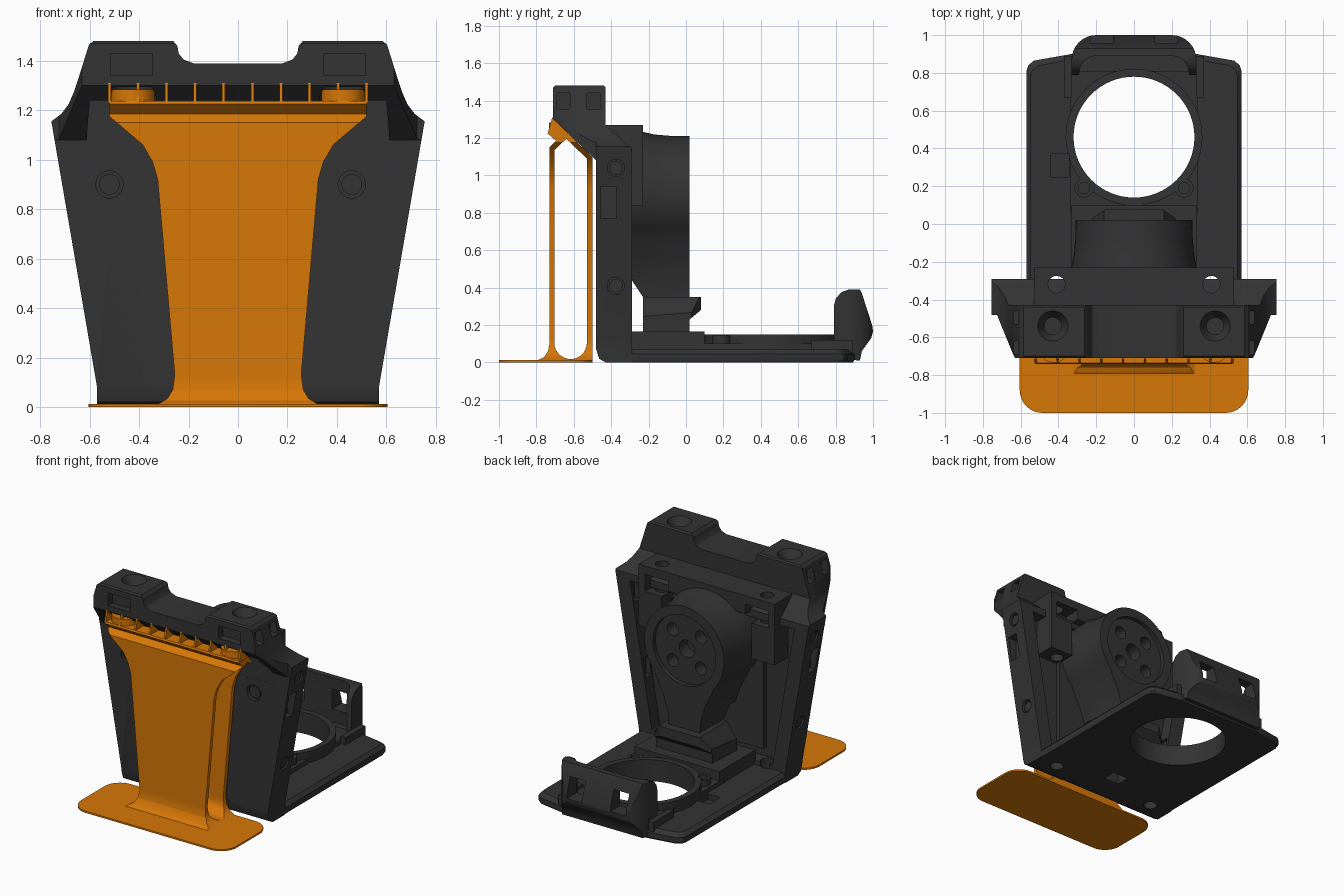
import bpy, bmesh, math

cube = bpy.data.objects.get("Cube")
if cube:
    bpy.data.objects.remove(cube)


def material(name, colour):
    m = bpy.data.materials.new(name)
    m.use_nodes = True
    m.diffuse_color = colour
    m.node_tree.nodes["Principled BSDF"].inputs["Base Color"].default_value = colour
    return m


DARK = material("charcoal plastic", (0.033, 0.033, 0.033, 1))
ORANGE = material("orange plastic", (0.68, 0.185, 0.002, 1))
parts = []


def loft(name, rings, mat=DARK):
    """Skin a list of equal-length rings and cap both ends."""
    bm = bmesh.new()
    rows = [[bm.verts.new(p) for p in ring] for ring in rings]
    n = len(rows[0])
    for a, b in zip(rows, rows[1:]):
        for i in range(n):
            bm.faces.new((a[i], a[(i + 1) % n], b[(i + 1) % n], b[i]))
    bm.faces.new(rows[0])
    bm.faces.new(rows[-1])
    bmesh.ops.recalc_face_normals(bm, faces=bm.faces)
    mesh = bpy.data.meshes.new(name)
    bm.to_mesh(mesh)
    bm.free()
    mesh.materials.append(mat)
    ob = bpy.data.objects.new(name, mesh)
    bpy.context.collection.objects.link(ob)
    parts.append(ob)
    return ob


def place(axis, p, t):
    return {"x": (t, p[0], p[1]), "y": (p[0], t, p[1]), "z": (p[0], p[1], t)}[axis]


def prism(name, pts, axis, a, b, mat=DARK):
    return loft(name, [[place(axis, p, t) for p in pts] for t in (a, b)], mat)


def box(name, x, y, z):
    return prism(name, [(x[0], y[0]), (x[1], y[0]), (x[1], y[1]), (x[0], y[1])], "z", *z)


def arc(c, r, start, end, n):
    angles = [math.radians(start + (end - start) * i / n) for i in range(n + 1)]
    return [(c[0] + r * math.cos(t), c[1] + r * math.sin(t)) for t in angles]


def cyl(name, axis, c, r, a, b, mat=DARK, r2=None, n=32):
    ends = ((r, a), (r if r2 is None else r2, b))
    return loft(name, [[place(axis, p, t) for p in arc(c, q, 0, 360, n)[:-1]] for q, t in ends], mat)


def sym(half):
    return half + [(-x, y) for x, y in reversed(half)]


def boolean(ob, tools, op="DIFFERENCE"):
    for tool in tools:
        mod = ob.modifiers.new("cut", "BOOLEAN")
        mod.operation, mod.solver, mod.object = op, "EXACT", tool
    graph = bpy.context.evaluated_depsgraph_get()
    mesh = bpy.data.meshes.new_from_object(ob.evaluated_get(graph))
    ob.modifiers.clear()
    ob.data = mesh
    for tool in tools:
        parts.remove(tool)
        bpy.data.objects.remove(tool)
    return ob


# Upright body: side profile intersected with the front outline and the plan
body = prism("upright_body", [
    (-0.43, 0), (-0.465, 0.02), (-0.48, 0.07), (-0.48, 1.08), (-0.71, 1.3), (-0.71, 1.47),
    (-0.7, 1.48), (-0.44, 1.48), (-0.43, 1.47), (-0.43, 1.27), (-0.31, 1.16), (-0.29, 1.15),
    (-0.29, 0)], "x", -0.9, 0.9)
outline = sym([
    (0.57, -0.1), (0.57, 0.08), (0.755, 1.155), (0.715, 1.185), (0.685, 1.225), (0.663, 1.275),
    (0.645, 1.33), (0.603, 1.465), (0.585, 1.48), (0.58, 1.55), (0.265, 1.55), (0.262, 1.48),
    (0.245, 1.46), (0.24, 1.43), (0.22, 1.405), (0.18, 1.39)])
plan = sym([(0.8, 0), (0.8, -0.481), (0.725, -0.482), (0.64, -0.69), (0.625, -0.72)])
boolean(body, [prism("outline", outline, "y", -1, 0.2),
               prism("plan", plan, "z", -0.1, 1.6)], "INTERSECT")
cuts = [prism("rear_recess", sym([(0.47, 0.1), (0.64, 1.1)]), "y", -0.38, 0),
        prism("shelf_recess", sym([(0.62, 1.0), (0.6, 1.24)]), "y", -0.8, -0.479),
        prism("foot_notch", sym([(0.32, -0.6), (0.24, -0.445)]), "z", -0.1, 0.09)]
for s in (-1, 1):
    # Screw pockets and windows of the head
    cuts += [cyl("countersink", "z", (s * 0.43, -0.54), 0.045, 1.42, 1.485, r2=0.083),
             cyl("screw_hole", "z", (s * 0.43, -0.54), 0.045, 1.34, 1.43),
             cyl("pad_clearance", "z", (s * 0.425, -0.645), 0.095, 1.1, 1.295),
             box("front_window", sorted((s * 0.345, s * 0.515)), (-0.8, -0.66), (1.34, 1.43)),
             cyl("front_hole", "y", (s * 0.49 - 0.03, 0.9), 0.055, -0.6, -0.45),
             cyl("foot_hole", "z", (s * 0.41, -0.32), 0.045, -0.1, 0.3)]
    for y in (-0.69, -0.53):
        cuts.append(box("side_window", sorted((s * 0.57, s * 0.8)), (y, y + 0.07), (1.355, 1.44)))
    # Pockets in the side rails, outside and inside
    for z, x in ((1.04, 0.69), (0.41, 0.58)):
        cuts.append(cyl("side_hole", "x", (-0.375, z), 0.045, s * x, s * 0.9))
    cuts.append(box("side_slot", sorted((s * 0.65, s * 0.9)), (-0.455, -0.375), (0.77, 0.94)))
    for z, x in ((0.95, 0.57), (0.44, 0.48)):
        cuts.append(box("inner_slot", sorted((s * x, s * (x + 0.09))), (-0.37, -0.31), (z, z + 0.13)))
boolean(body, cuts)
for s in (-1, 1):
    cyl("front_hole_pin", "y", (s * 0.49 - 0.03, 0.9), 0.042, -0.47, -0.455)
    for z, x in ((1.04, 0.725), (0.41, 0.615)):
        cyl("side_hole_pin", "x", (-0.375, z), 0.036, s * (x - 0.05), s * x)

# Rear bracket bar with drilled, pocketed posts
bar = box("rear_bracket", (-0.53, 0.53), (-0.44, -0.23), (1.14, 1.27))
boolean(bar, [box("post", sorted((s * 0.35, s * 0.53)), (-0.4, -0.23), (0.84, 1.2))
              for s in (-1, 1)], "UNION")
boolean(bar, [cyl("post_hole", "z", (s * 0.41, -0.32), 0.045, 0.5, 1.4) for s in (-1, 1)]
        + [box("post_pocket", sorted((s * 0.3, s * 0.48)), (-0.35, -0.1), (1.09, 1.21))
           for s in (-1, 1)])
box("inner_panel", (-0.36, 0.36), (-0.39, -0.35), (0.16, 1.2))

# Motor-like round housing with tapering neck
key = sym([(0.12, -0.55), (0.13, -0.46), (0.16, -0.36), (0.205, -0.27)]
          + arc((0, 0), 0.31, -42, 86, 20))
housing = loft("round_housing", [
    [(x * k, y, 0.9 + (z * k if z > 0 else max(z, foot))) for x, z in key]
    for y, k, foot in ((-0.39, 1.09, -0.46), (-0.29, 1.08, -0.46), (-0.23, 1.075, -0.55),
                       (-0.17, 1.03, -0.55), (-0.08, 1.005, -0.55), (0.02, 1, -0.55))])
boolean(housing, [cyl("face_recess", "y", (0, 0.9), 0.245, -0.01, 0.1, n=48)])
boolean(housing, [cyl("hub_hole", "y", (0, 0.9), 0.06, -0.1, 0.1)]
        + [cyl("bolt_hole", "y", p, 0.045, -0.1, 0.1)
           for p in arc((0, 0.9), 0.155, 45, 315, 3)])

# Neck clip joining the housing to the base
clip = prism("neck_clip", [(-0.23, 0.14), (-0.23, 0.35), (0.08, 0.35), (0.08, 0.28),
                           (0.02, 0.23), (0.02, 0.14)], "x", -0.4, 0.4)
boolean(clip, [prism("clip_plan", sym([(0.24, -0.3), (0.22, 0.03), (0.14, 0.085)]),
                     "z", 0, 0.5),
               prism("clip_front", sym([(0.26, 0.1), (0.24, 0.24), (0.15, 0.36)]),
                     "y", -0.4, 0.2)], "INTERSECT")

# Base plate with ring opening
plan = sym([(0.57, -0.43), (0.57, 0.81), (0.56, 0.84), (0.53, 0.865), (0.33, 0.9)])
base = loft("base_plate", [
    [(x * k, 0.2 + (y - 0.2) * k, z) for x, y in plan]
    for z, k in ((0, 0.99), (0.012, 1), (0.045, 1), (0.07, 0.96))])
boolean(base, [box("tub", (-0.335, 0.335), (0.05, 0.81), (0.01, 0.1)),
               box("tub_front", (-0.33, 0.33), (-0.3, 0.1), (0.01, 0.165)),
               cyl("ring", "z", (0, 0.46), 0.362, 0.01, 0.15, n=64)]
        + [cyl("boss", "z", (s * 0.265, 0.19), 0.05, 0.01, 0.145) for s in (-1, 1)], "UNION")
boolean(base, [cyl("opening", "z", (0, 0.46), 0.32, -0.1, 0.3, n=64),
               box("latch_slot", (-0.06, 0.06), (-0.24, -0.14), (-0.1, 0.08)),
               box("square_pocket", (-0.44, -0.345), (0.25, 0.37), (0.03, 0.2))]
        + [cyl("foot_hole", "z", (s * 0.41, -0.32), 0.045, -0.1, 0.3) for s in (-1, 1)]
        + [cyl("boss_hole", "z", (s * 0.265, 0.19), 0.03, 0.06, 0.3) for s in (-1, 1)])
for s in (-1, 1):
    box("side_latch", sorted((s * 0.33, s * 0.37)), (0.67, 0.89), (0.05, 0.12))

# Rear flap: hollow shell with rounded corners and two windows
flap = prism("rear_flap", [
    (0.79, 0.02), (0.79, 0.3), (0.8, 0.34), (0.83, 0.375), (0.87, 0.39), (0.93, 0.39),
    (0.94, 0.37), (0.995, 0.2), (1.0, 0.165), (0.99, 0.13), (0.94, 0.06), (0.93, 0.01)],
    "x", -0.5, 0.5)
boolean(flap, [prism("flap_plan", sym([(0.33, 0.7)] + arc((0.2, 0.87), 0.13, 0, 90, 8)),
                     "z", -0.1, 0.6)], "INTERSECT")
boolean(flap, [prism("flap_inside", sym([(0.29, 0.7)] + arc((0.2, 0.8), 0.09, 0, 90, 6)),
                     "z", 0.08, 0.6)]
        + [box("flap_window", sorted((s * 0.11, s * 0.23)), (0.8, 1.1), (0.17, 0.31))
           for s in (-1, 1)])

# Orange foot plate with rounded corners
foot = sym(arc((0.485, -0.88), 0.12, -90, 0, 8) + arc((0.485, -0.62), 0.12, 0, 90, 8))
prism("foot_plate", foot, "z", 0, 0.012, ORANGE)

# Orange hollow column: two thin walls, flared at the top and bottom
column = prism("support_column", [
    (-0.8, 0.005), (-0.79, 0.014), (-0.76, 0.027), (-0.738, 0.06), (-0.73, 0.1), (-0.73, 1.15),
    (-0.695, 1.185), (-0.74, 1.225), (-0.735, 1.237), (-0.645, 1.237), (-0.5, 1.098),
    (-0.5, 0.005)], "x", -0.7, 0.7, ORANGE)
flare = sym([(0.34, 0), (0.315, 0.016), (0.285, 0.035), (0.264, 0.07), (0.256, 0.13),
             (0.325, 0.92), (0.345, 0.99), (0.385, 1.06), (0.52, 1.175), (0.52, 1.4)])
boolean(column, [prism("flare", flare, "y", -1, 0, ORANGE)], "INTERSECT")
slot = arc((-0.617, 0.105), 0.087, 180, 360, 16) + [(-0.53, 1.09), (-0.64, 1.195), (-0.704, 1.135)]
boolean(column, [prism("column_slot", slot, "x", -0.9, 0.9, ORANGE)])

# Row of ribs and two round pads on the orange shelf
for i in range(10):
    x = -0.52 + i * 1.04 / 9
    prism("shelf_rib", [(-0.738, 1.23), (-0.715, 1.31), (-0.635, 1.23)], "x",
          x - 0.006, x + 0.006, ORANGE)
for s in (-1, 1):
    cyl("shelf_pad", "z", (s * 0.425, -0.645), 0.088, 1.225, 1.283, ORANGE)

# Smooth curved surfaces, keep hard edges
bpy.ops.object.select_all(action="DESELECT")
for ob in parts:
    ob.select_set(True)
bpy.context.view_layer.objects.active = body
bpy.ops.object.shade_smooth_by_angle(angle=math.radians(30))
